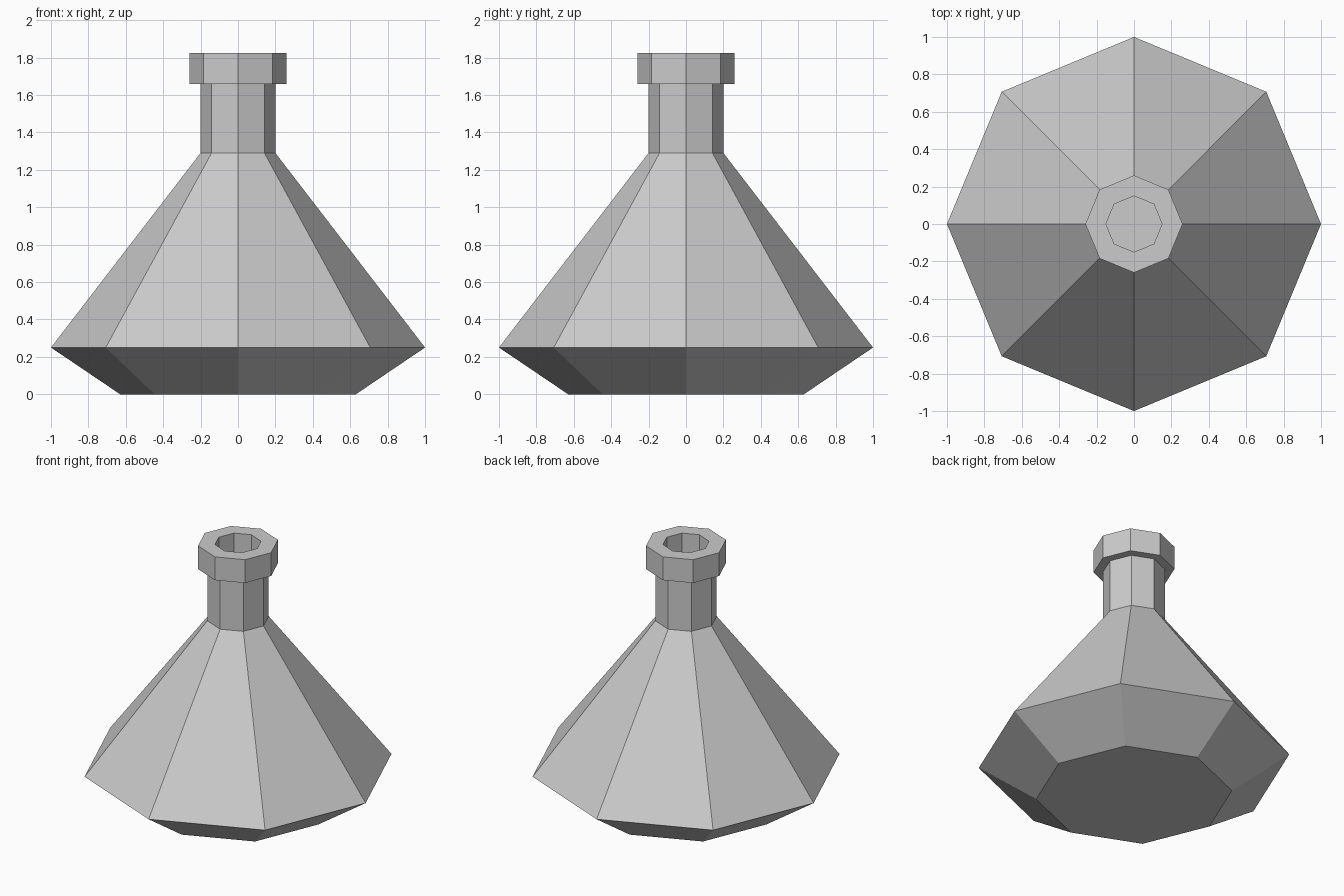
import bpy, bmesh, math
from mathutils import Vector

if "Cube" in bpy.data.objects:
    bpy.data.objects.remove(bpy.data.objects["Cube"])

SIDES = 8
# closed flask wall: outside from base to rim, then inside back down (radius, z)
PROFILE = [(0.63, 0), (1.0, 0.25), (0.2, 1.29), (0.2, 1.66), (0.26, 1.66),
           (0.26, 1.825), (0.15, 1.825), (0.15, 1.27), (0.92, 0.27), (0.6, 0.05)]

# centres of the broken pieces; each piece is the region nearest its centre
SHARDS = {
    "shard_front_low": (0.1, -0.75, 0.3),
    "shard_front_middle": (0.3, -0.25, 0.55),
    "shard_shoulder_left": (-0.3, -0.25, 1.1),
    "shard_shoulder_right": (0.3, 0.05, 1.15),
    "shard_front_left": (-0.6, -0.55, 0.3),
    "shard_left": (-0.7, 0.2, 0.35),
    "shard_right": (0.75, -0.2, 0.2),
    "shard_rim_left": (-0.25, -0.1, 1.82),
    "shard_rim_right": (0.14, 0.1, 1.9),
    "shard_back_middle": (-0.15, 0.4, 0.85),
    "shard_back_low": (-0.2, 0.8, 0.3),
    "shard_back_right": (0.4, 0.65, 0.4),
}


def flask_wall():
    """Eight-sided hollow flask with a collar at the mouth."""
    bm = bmesh.new()
    rings = []
    for r, z in PROFILE:
        rings.append([bm.verts.new((r * math.cos(a), r * math.sin(a), z))
                      for a in (math.tau * i / SIDES for i in range(SIDES))])
    for low, high in zip(rings, rings[1:]):
        for i in range(SIDES):
            j = (i + 1) % SIDES
            bm.faces.new((low[i], low[j], high[j], high[i]))
    bm.faces.new(rings[0][::-1])   # underside
    bm.faces.new(rings[-1])        # inner floor
    return bm


def cut_shard(name, centre):
    """Trim the flask to one piece and close its broken sides."""
    bm = flask_wall()
    here = Vector(centre)
    for other in SHARDS.values():
        there = Vector(other)
        if there == here:
            continue
        cut = bmesh.ops.bisect_plane(
            bm, geom=bm.verts[:] + bm.edges[:] + bm.faces[:], dist=1e-6,
            plane_co=(here + there) / 2, plane_no=there - here,
            clear_outer=True)
        rim = [e for e in cut["geom_cut"]
               if isinstance(e, bmesh.types.BMEdge) and e.is_boundary]
        if rim:
            bmesh.ops.triangle_fill(bm, edges=rim, use_beauty=True,
                                    normal=(there - here).normalized())
    bmesh.ops.recalc_face_normals(bm, faces=bm.faces[:])
    mesh = bpy.data.meshes.new(name)
    bm.to_mesh(mesh)
    bm.free()
    bpy.context.collection.objects.link(bpy.data.objects.new(name, mesh))


for name, centre in SHARDS.items():
    cut_shard(name, centre)
